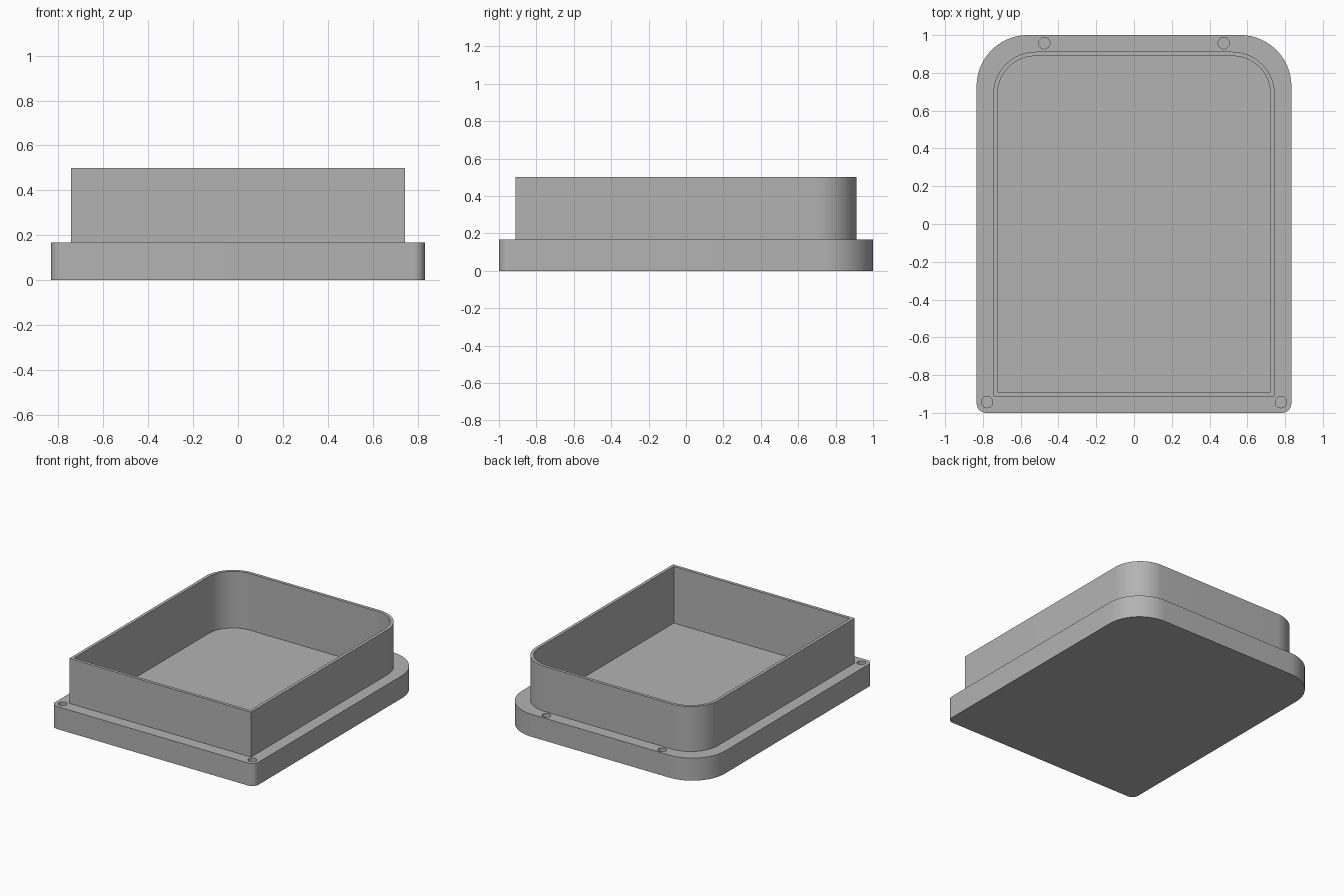
import bpy
import bmesh
from math import cos, sin, pi, radians

if "Cube" in bpy.data.objects:
    bpy.data.objects.remove(bpy.data.objects["Cube"])

# Main dimensions
FLANGE_TOP, WALL_TOP, FLOOR = 0.167, 0.5, 0.08
HOLE_RADIUS = 0.03

grey = bpy.data.materials.new("plain grey")
grey.use_nodes = True
colour = (0.45, 0.45, 0.45, 1)
grey.diffuse_color = colour
grey.node_tree.nodes["Principled BSDF"].inputs["Base Color"].default_value = colour


def corner(x, y, radius, start, steps):
    """Points of a quarter round, or one point for a sharp corner."""
    if radius == 0:
        return [(x, y)]
    cx = x - radius * (1 if x > 0 else -1)
    cy = y - radius * (1 if y > 0 else -1)
    angles = [start + pi / 2 * i / steps for i in range(steps + 1)]
    return [(cx + radius * cos(a), cy + radius * sin(a)) for a in angles]


def tray_outline(half_x, front, back, front_radius, back_radius):
    return (corner(half_x, back, back_radius, 0, 24)
            + corner(-half_x, back, back_radius, pi / 2, 24)
            + corner(-half_x, front, front_radius, pi, 10)
            + corner(half_x, front, front_radius, 1.5 * pi, 10))


def prism(name, outline, bottom, top):
    """Extrude a flat outline straight up."""
    bm = bmesh.new()
    face = bm.faces.new([bm.verts.new((x, y, bottom)) for x, y in outline])
    side = bmesh.ops.extrude_face_region(bm, geom=[face])
    raised = [v for v in side["geom"] if isinstance(v, bmesh.types.BMVert)]
    bmesh.ops.translate(bm, verts=raised, vec=(0, 0, top - bottom))
    bmesh.ops.recalc_face_normals(bm, faces=bm.faces)
    mesh = bpy.data.meshes.new(name)
    bm.to_mesh(mesh)
    bm.free()
    mesh.materials.append(grey)
    obj = bpy.data.objects.new(name, mesh)
    bpy.context.collection.objects.link(obj)
    return obj


def combine(target, tool, operation):
    """Apply a boolean and discard the tool."""
    mod = target.modifiers.new(operation.lower(), "BOOLEAN")
    mod.operation = operation
    mod.solver = "EXACT"
    mod.object = tool
    bpy.context.view_layer.objects.active = target
    bpy.ops.object.modifier_apply(modifier=mod.name)
    bpy.data.objects.remove(tool)


# Flange with large back corners and small front corners
tray = prism("flanged_tray", tray_outline(0.833, -1, 1, 0.05, 0.27), 0, FLANGE_TOP)

# Raised wall, sharp at the front and round at the back
wall = prism("raised_wall", tray_outline(0.745, -0.912, 0.912, 0, 0.225), FLOOR, WALL_TOP)
combine(tray, wall, "UNION")

# Open cavity inside the wall
cavity = prism("cavity_cutter", tray_outline(0.722, -0.889, 0.889, 0, 0.2), FLOOR, WALL_TOP + 0.1)
combine(tray, cavity, "DIFFERENCE")

# Blind screw holes in the flange
for x, y in ((0.475, 0.957), (0.778, -0.943)):
    for side in (-1, 1):
        circle = [(side * x + HOLE_RADIUS * cos(2 * pi * i / 32),
                   y + HOLE_RADIUS * sin(2 * pi * i / 32)) for i in range(32)]
        hole = prism("hole_cutter", circle, FLOOR, FLANGE_TOP + 0.1)
        combine(tray, hole, "DIFFERENCE")

# Smooth the rounded sides, keep the edges crisp
bpy.ops.object.select_all(action="DESELECT")
tray.select_set(True)
bpy.context.view_layer.objects.active = tray
bpy.ops.object.shade_smooth_by_angle(angle=radians(30))
